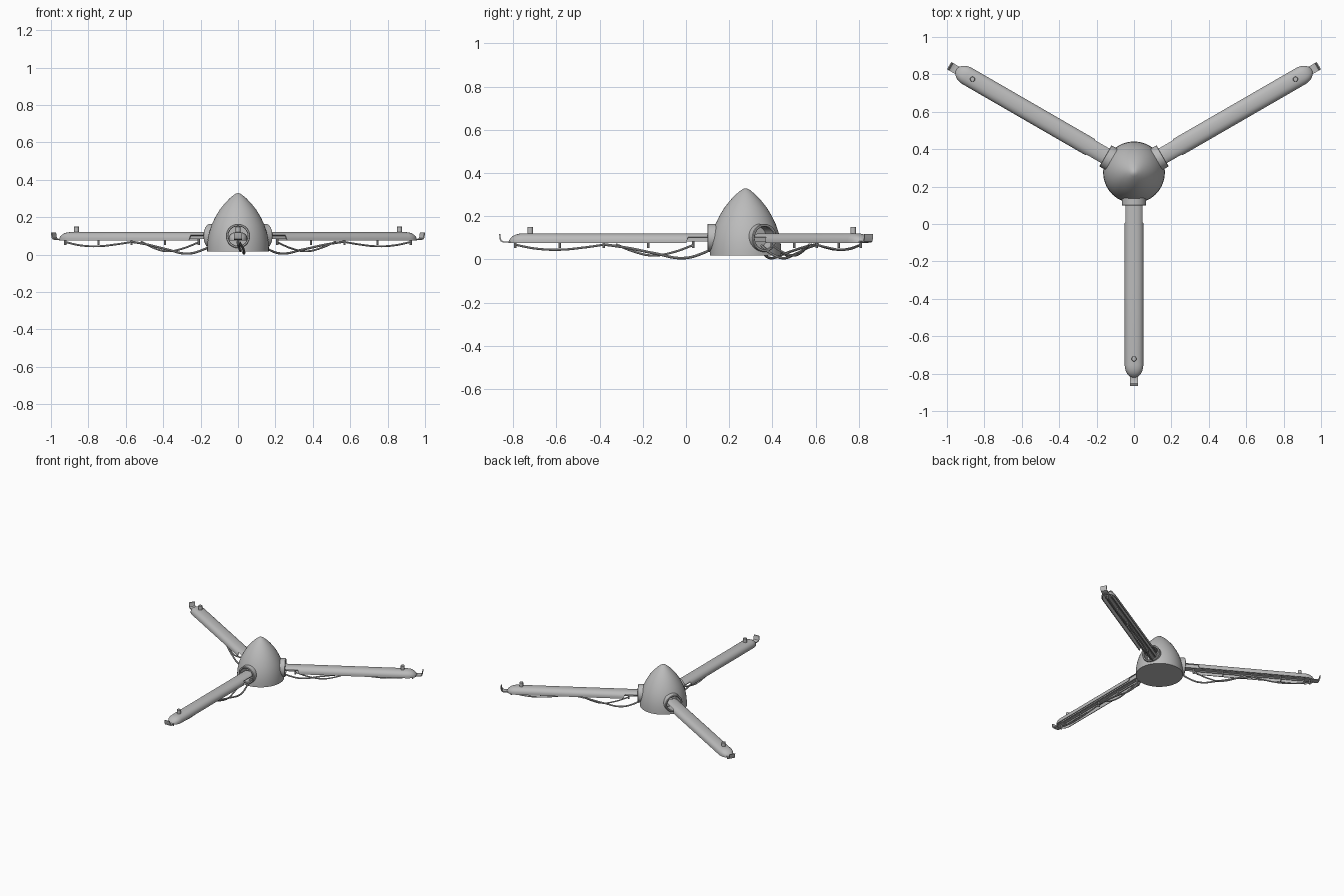
import bpy, bmesh, math
from mathutils import Matrix, Vector

if "Cube" in bpy.data.objects:
    bpy.data.objects.remove(bpy.data.objects["Cube"])

CY = 0.276                      # hub centre on y
grey = bpy.data.materials.new("grey plastic")
grey.diffuse_color = (0.5, 0.5, 0.5, 1)
grey.use_nodes = True
grey.node_tree.nodes["Principled BSDF"].inputs["Base Color"].default_value = grey.diffuse_color


def add_mesh(name, bm, mat=None):
    me = bpy.data.meshes.new(name)
    bm.to_mesh(me)
    bm.free()
    return add_obj(name, me, mat)


def add_obj(name, me, mat=None):
    me.materials.clear()
    me.materials.append(grey)
    me.shade_smooth()
    me.set_sharp_from_angle(angle=math.radians(35))
    ob = bpy.data.objects.new(name, me)
    bpy.context.collection.objects.link(ob)
    ob.matrix_world = mat or Matrix()
    return ob


def bake(ob):
    bpy.context.view_layer.update()
    dg = bpy.context.evaluated_depsgraph_get()
    me = bpy.data.meshes.new_from_object(ob.evaluated_get(dg))
    ob.modifiers.clear()
    ob.data = me
    me.shade_smooth()
    me.set_sharp_from_angle(angle=math.radians(35))


def lathe(profile, n=48, closed=False):
    """Spin (radius, height) points round z."""
    bm = bmesh.new()
    rings = []
    for r, z in profile:
        if r < 1e-6:
            rings.append([bm.verts.new((0, 0, z))] * n)
        else:
            rings.append([bm.verts.new((r * math.cos(a), r * math.sin(a), z))
                          for a in (2 * math.pi * k / n for k in range(n))])
    pairs = list(zip(rings, rings[1:]))
    if closed:
        pairs.append((rings[-1], rings[0]))
    for p, q in pairs:
        for k in range(n):
            m = (k + 1) % n
            bm.faces.new(list(dict.fromkeys((p[k], p[m], q[m], q[k]))))
    bmesh.ops.recalc_face_normals(bm, faces=bm.faces)
    return bm


def box(x0, x1, y0, y1, z0, z1):
    bm = bmesh.new()
    bmesh.ops.create_cube(bm, size=1)
    for v in bm.verts:
        v.co = ((x0 + x1) / 2 + v.co.x * (x1 - x0), (y0 + y1) / 2 + v.co.y * (y1 - y0),
                (z0 + z1) / 2 + v.co.z * (z1 - z0))
    return bm


def arm_shell():
    """Half-tube, open below, rounded at the tip, with side notches by the hub."""
    stations = [(0.14, 1), (0.2, 1), (0.275, 1), (0.6, 1), (1.03, 1)]
    stations += [(1.03 + 0.068 * math.sin(a), max(math.cos(a), 0.2))
                 for a in (math.radians(d) for d in (15, 30, 45, 60, 72, 82, 90))]
    sec = [(0.05, 0.0), (0.05, 0.012)]
    sec += [(0.05 * math.cos(a) ** 0.8, 0.012 + 0.034 * math.sin(a))
            for a in (math.radians(15 * k) for k in range(1, 6))]
    sec += [(0, 0.046)] + [(-y, z) for y, z in reversed(sec)]
    bm = bmesh.new()
    rows = []
    for x, s in stations:
        # slanted edge of the notch
        rows.append([bm.verts.new((x - (0.3 * z if abs(x - 0.275) < 1e-6 else 0), y * s, 0.075 + z * s))
                     for y, z in sec])
    n = len(sec)
    for i in range(len(rows) - 1):
        for j in range(n - 1):
            if stations[i + 1][0] < 0.28 and (j < 3 or j > n - 5):
                continue
            bm.faces.new((rows[i][j], rows[i][j + 1], rows[i + 1][j + 1], rows[i + 1][j]))
    bm.faces.new(rows[-1])
    return bm


def hook():
    """Thin strip with an upturned end."""
    path = [(1.03, 0.084), (1.10, 0.078), (1.122, 0.078), (1.134, 0.083), (1.139, 0.094), (1.1415, 0.118)]
    inner = [(1.03, 0.09), (1.10, 0.084), (1.12, 0.084), (1.129, 0.088), (1.133, 0.096), (1.1355, 0.118)]
    bm = bmesh.new()
    f = bm.faces.new([bm.verts.new((x, -0.0225, z)) for x, z in path + inner[::-1]])
    ex = bmesh.ops.extrude_face_region(bm, geom=[f])
    bmesh.ops.translate(bm, vec=(0, 0.045, 0), verts=[v for v in ex["geom"] if isinstance(v, bmesh.types.BMVert)])
    bmesh.ops.recalc_face_normals(bm, faces=bm.faces)
    return bm


def cable(name, pts, rad, mat):
    cu = bpy.data.curves.new(name, 'CURVE')
    cu.dimensions = '3D'
    cu.bevel_depth = rad
    cu.bevel_resolution = 2
    cu.resolution_u = 8
    cu.use_fill_caps = True
    sp = cu.splines.new('BEZIER')
    sp.bezier_points.add(len(pts) - 1)
    for b, p in zip(sp.bezier_points, pts):
        b.co = p
        b.handle_left_type = b.handle_right_type = 'AUTO'
    tmp = bpy.data.objects.new(name + "_curve", cu)
    bpy.context.collection.objects.link(tmp)
    bpy.context.view_layer.update()
    me = bpy.data.meshes.new_from_object(tmp.evaluated_get(bpy.context.evaluated_depsgraph_get()))
    bpy.data.objects.remove(tmp)
    return add_obj(name, me, mat)


# bullet-shaped hub
hub = add_mesh("hub", lathe([(0, 0.017), (0.165, 0.017), (0.165, 0.04), (0.162, 0.08), (0.154, 0.12),
                             (0.141, 0.16), (0.122, 0.2), (0.098, 0.24), (0.07, 0.275), (0.044, 0.302),
                             (0.022, 0.32), (0.01, 0.327), (0, 0.329)], 64),
               Matrix.Translation((0, CY, 0)))

along_x = Matrix.Translation((0, 0, 0.1)) @ Matrix.Rotation(math.pi / 2, 4, 'Y')
cutters = []
for tag, deg in (("front", -90), ("right", 30), ("left", 150)):
    M = Matrix.Translation((0, CY, 0)) @ Matrix.Rotation(math.radians(deg), 4, 'Z')

    # socket hole in the hub
    c = add_mesh(tag + "_socket_cutter", lathe([(0, 0.1), (0.053, 0.1), (0.053, 0.22), (0, 0.22)], 32), M @ along_x)
    c.hide_render = True
    cutters.append(c)
    b = hub.modifiers.new("socket", 'BOOLEAN')
    b.operation, b.object, b.solver = 'DIFFERENCE', c, 'EXACT'

    # collar round the socket
    add_mesh(tag + "_collar", lathe([(0.052, 0.115), (0.065, 0.115), (0.065, 0.174), (0.062, 0.177),
                                     (0.055, 0.177), (0.052, 0.174)], 40, True), M @ along_x)

    # arm shell with inner rails
    arm = add_mesh(tag + "_arm", arm_shell(), M)
    s = arm.modifiers.new("thickness", 'SOLIDIFY')
    s.thickness, s.offset = 0.005, -1
    bake(arm)
    for k, y in enumerate((-0.022, 0.022)):
        add_mesh(f"{tag}_rail_{k}", box(0.12, 1.04, y - 0.003, y + 0.003, 0.084, 0.112), M)
    add_mesh(tag + "_core", box(0.1, 1.04, -0.012, 0.012, 0.088, 0.114), M)

    # tip hook and top peg
    add_mesh(tag + "_hook", hook(), M)
    add_mesh(tag + "_top_peg", lathe([(0, 0.1), (0.0135, 0.1), (0.0135, 0.149), (0.012, 0.151), (0, 0.151)], 20),
             M @ Matrix.Translation((0.997, 0, 0)))

    # cable clips under the arm
    for k, r in enumerate((0.243, 0.45, 0.657, 0.861, 1.067)):
        add_mesh(f"{tag}_clip_{k}", lathe([(0, 0.052), (0.006, 0.052), (0.006, 0.095), (0, 0.095)], 10),
                 M @ Matrix.Translation((r, 0, 0)))

    # hanging cables
    cable(tag + "_outer_cable", [(1.067, 0, 0.068), (0.97, 0.006, 0.05), (0.86, 0.008, 0.045),
                                 (0.75, 0.006, 0.055), (0.657, 0, 0.068)], 0.005, M)
    cable(tag + "_long_cable", [(0.66, 0.005, 0.07), (0.55, 0.015, 0.054), (0.42, 0.03, 0.028),
                                (0.29, 0.032, 0.006), (0.2, 0.02, 0.028), (0.13, 0.01, 0.065)], 0.006, M)
    cable(tag + "_short_cable", [(0.6, -0.005, 0.07), (0.52, 0.005, 0.037), (0.43, 0.012, 0.018),
                                 (0.34, 0.008, 0.032), (0.243, 0, 0.066)], 0.005, M)

bake(hub)
for c in cutters:
    bpy.data.objects.remove(c)
